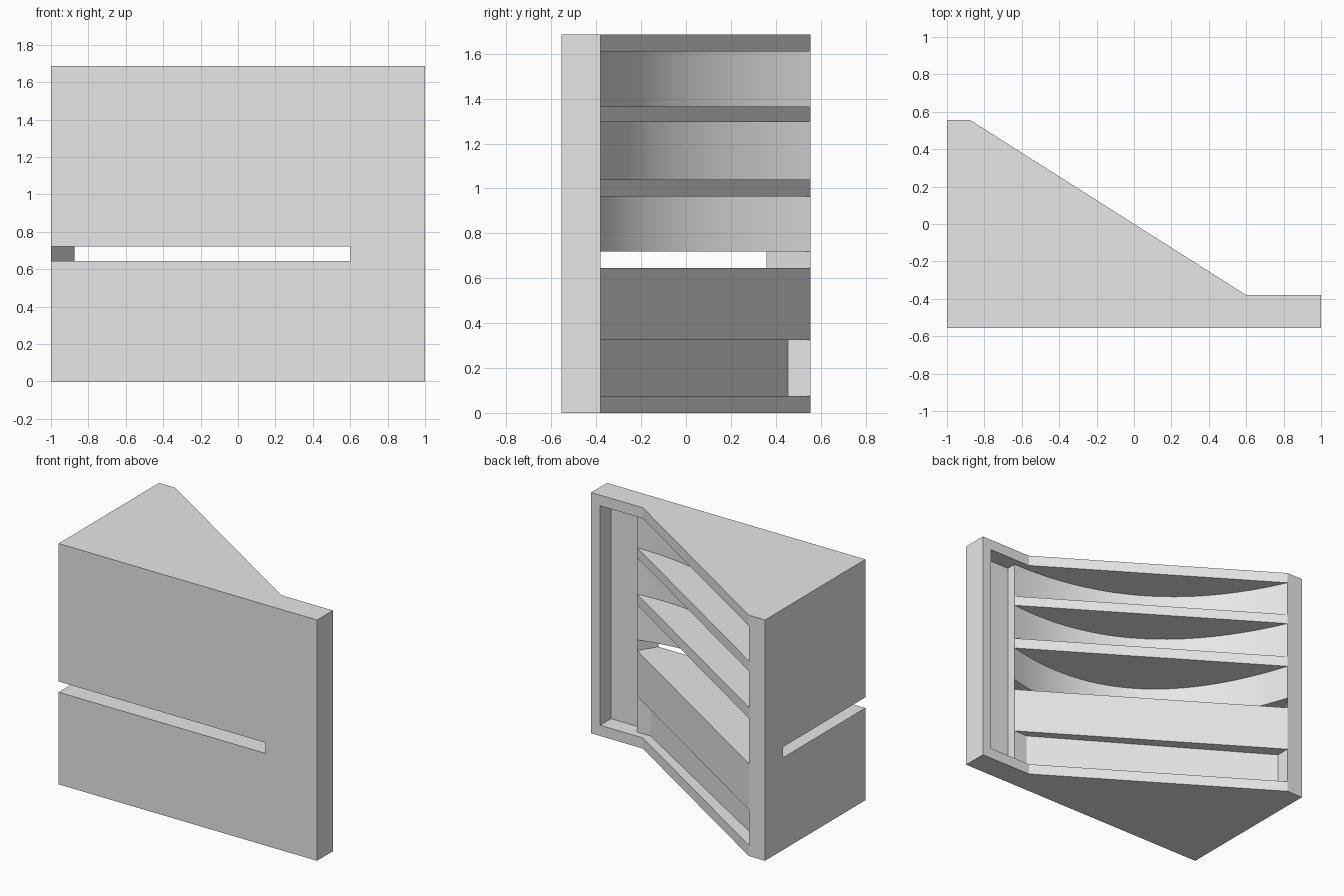
import bpy
import bmesh
import math
from mathutils import Vector

old = bpy.data.objects.get("Cube")
if old:
    bpy.data.objects.remove(old, do_unlink=True)

grey = bpy.data.materials.new("plain grey")
grey.use_nodes = True
grey.diffuse_color = (0.8, 0.8, 0.8, 1)
grey.node_tree.nodes["Principled BSDF"].inputs["Base Color"].default_value = (0.8, 0.8, 0.8, 1)


def prism(name, outline, low, high):
    """Extrude a plan outline from one height to another."""
    bm = bmesh.new()
    base = bm.faces.new([bm.verts.new((p[0], p[1], low)) for p in outline])
    top = bmesh.ops.extrude_face_region(bm, geom=[base])["geom"]
    verts = [v for v in top if isinstance(v, bmesh.types.BMVert)]
    bmesh.ops.translate(bm, verts=verts, vec=(0, 0, high - low))
    bmesh.ops.recalc_face_normals(bm, faces=bm.faces)
    mesh = bpy.data.meshes.new(name)
    bm.to_mesh(mesh)
    bm.free()
    mesh.materials.append(grey)
    obj = bpy.data.objects.new(name, mesh)
    bpy.context.collection.objects.link(obj)
    return obj


# Key plan points: the sloped back runs from the pocket to the tall side
near = Vector((0.68, -0.4307))
far = Vector((-0.875, 0.555))
slope = far - near
inward = Vector((slope.y, -slope.x)).normalized()
if inward.y > 0:
    inward.negate()
FLOOR, CEILING, HEIGHT = 0.075, 1.61, 1.685
outside = [(-0.875, 0.9), (0.75, 0.9), (0.75, -0.3)]

# Wedge-shaped body
body = prism("wedge_cabinet", [(-1, -0.555), (1, -0.555), (1, -0.38),
                               (0.6, -0.38), far, (-1, 0.555)], 0, HEIGHT)


def cut(name, outline, low, high):
    """Remove a prism from the body."""
    cutter = prism(name, outline, low, high)
    cutter.hide_render = True
    mod = body.modifiers.new(name, 'BOOLEAN')
    mod.operation = 'DIFFERENCE'
    mod.solver = 'EXACT'
    mod.object = cutter
    bpy.context.view_layer.objects.active = body
    bpy.ops.object.modifier_apply(modifier=name)
    bpy.data.objects.remove(cutter, do_unlink=True)


def bowed(depth, skew, steps=28):
    """Curved wall between the two ends of the slope."""
    control = near + slope * skew + inward * depth * 2
    return [near * (1 - t) ** 2 + control * 2 * t * (1 - t) + far * t * t
            for t in (i / steps for i in range(steps + 1))]


# Tall pocket beside the slope
cut("tall_pocket", [(0.93, -0.2), (0.93, -0.5), (0.68, -0.5), near,
                    (0.6, -0.38), (0.6, -0.2)], FLOOR, CEILING)

# Slot through front, side and slope, with ends square to the slope
cut("through_slot", [near - inward * 0.15, near + inward * 0.5, (-0.1, -1.2),
                     (-1.6, -0.6), far + inward * 0.6, far - inward * 0.3],
    0.645, 0.72)

# Shallow flat recess at the bottom
cut("flat_recess", [near, (0.575, -0.4307), (-0.875, 0.455)] + outside, FLOOR, 0.325)

# Three shelves with bowed back walls
for low, high, depth, skew in ((0.69, 0.965, 0.43, 0.44),
                               (1.04, 1.295, 0.33, 0.45),
                               (1.365, CEILING, 0.3, 0.5)):
    cut("bowed_recess", bowed(depth, skew) + outside, low, high)

# Smooth bowed walls, sharp edges elsewhere
bpy.ops.object.select_all(action='DESELECT')
body.select_set(True)
bpy.context.view_layer.objects.active = body
bpy.ops.object.shade_smooth_by_angle(angle=math.radians(20))
